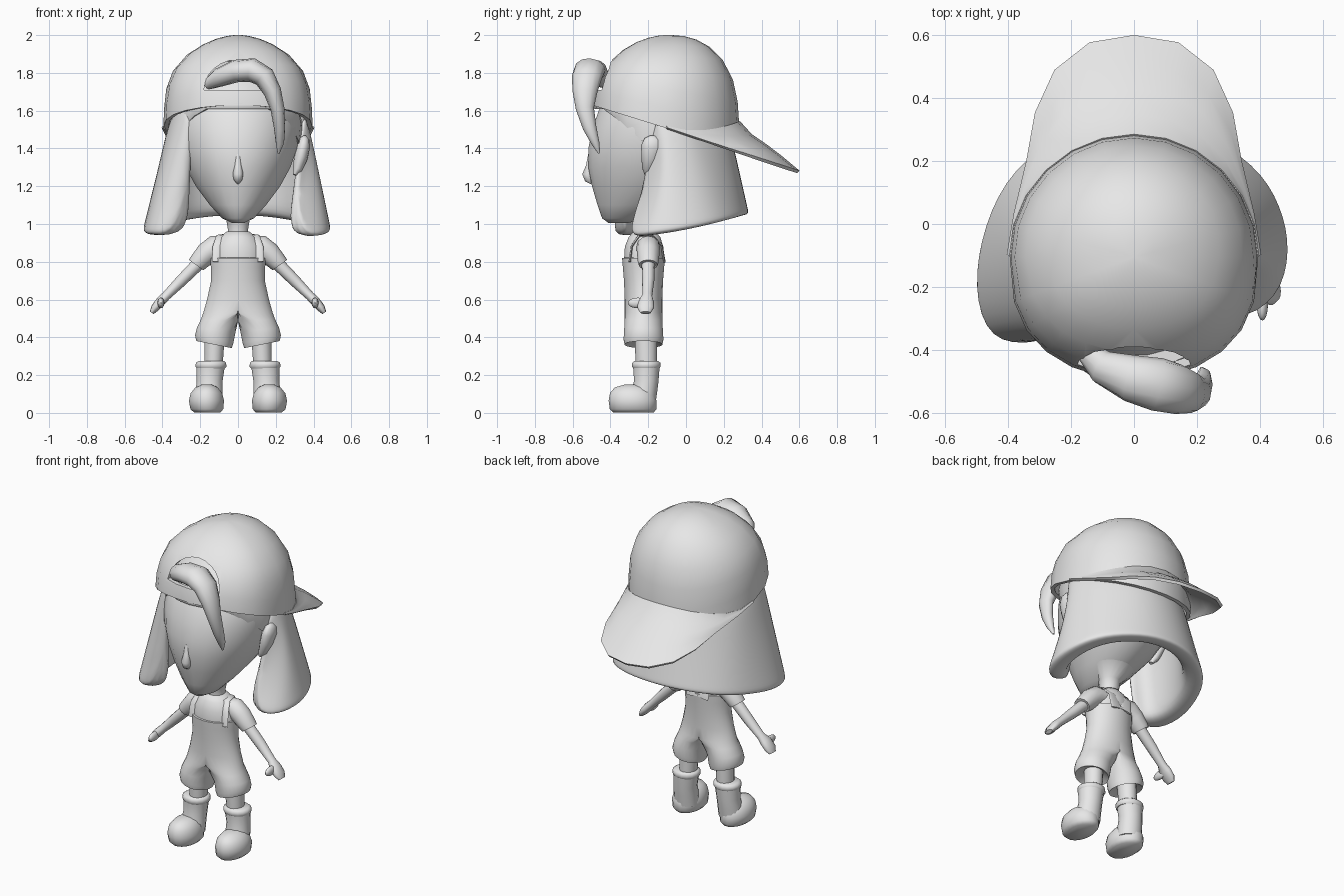
import bpy, bmesh, math
from mathutils import Vector

if "Cube" in bpy.data.objects:
    bpy.data.objects.remove(bpy.data.objects["Cube"])

gray = bpy.data.materials.new("light_gray")
gray.diffuse_color = (0.8, 0.8, 0.8, 1)
gray.use_nodes = True
gray.node_tree.nodes["Principled BSDF"].inputs["Base Color"].default_value = gray.diffuse_color


def finish(name, bm):
    bmesh.ops.remove_doubles(bm, verts=bm.verts, dist=1e-4)
    bmesh.ops.recalc_face_normals(bm, faces=bm.faces)
    me = bpy.data.meshes.new(name)
    bm.to_mesh(me)
    bm.free()
    me.materials.append(gray)
    ob = bpy.data.objects.new(name, me)
    bpy.context.collection.objects.link(ob)
    return ob


def skin(name, rings, closed=True):
    """Join rings of points with quads; close the end rings that have an area."""
    bm = bmesh.new()
    rows = [[bm.verts.new(p) for p in r] for r in rings]
    n = len(rows[0])
    for a, b in zip(rows, rows[1:]):
        for i in range(n if closed else n - 1):
            j = (i + 1) % n
            bm.faces.new((a[i], a[j], b[j], b[i]))
    if closed:
        for r in (rows[0], rows[-1]):
            if max((v.co - r[0].co).length for v in r) > 1e-3:
                bm.faces.new(r)
    return finish(name, bm)


def loft(name, specs, n=20, side=1, clamp=-9):
    """Stack of horizontal ellipses: cx, cy, z, rx, ry, optional tilt in x."""
    rings = []
    for cx, cy, z, rx, ry, *tilt in specs:
        k = tilt[0] if tilt else 0
        ring = []
        for i in range(n):
            a = math.tau * (i + .5) / n
            dx = rx * math.cos(a)
            ring.append((side * max(cx + dx, clamp), cy + ry * math.sin(a), z + k * dx))
        rings.append(ring)
    return skin(name, rings)


def tube(name, path, ref=(0, 1, 0), n=12):
    """Ellipses along a path: x, y, z, radius across, radius towards ref."""
    pts = [Vector(p[:3]) for p in path]
    rings = []
    for i, p in enumerate(path):
        t = (pts[min(i + 1, len(pts) - 1)] - pts[max(i - 1, 0)]).normalized()
        b = Vector(ref)
        b = (b - t * b.dot(t)).normalized()
        c = t.cross(b)
        rings.append([pts[i] + c * p[3] * math.cos(math.tau * k / n)
                      + b * p[4] * math.sin(math.tau * k / n) for k in range(n)])
    return skin(name, rings)


def ellipsoid(name, centre, radii):
    bm = bmesh.new()
    bmesh.ops.create_uvsphere(bm, u_segments=16, v_segments=10, radius=1)
    for v in bm.verts:
        v.co = Vector(centre) + Vector([v.co[i] * radii[i] for i in range(3)])
    return finish(name, bm)


def flip(path, s):
    return [(p[0] * s, *p[1:]) for p in path]


# head: z, front y, back y, half width
head = [(1.005, -.41, -.31, .03), (1.03, -.445, -.2, .085), (1.1, -.47, -.08, .15),
        (1.2, -.5, .08, .225), (1.3, -.52, .16, .28), (1.4, -.52, .19, .315),
        (1.5, -.5, .2, .33), (1.6, -.465, .2, .33), (1.75, -.38, .14, .27),
        (1.86, -.25, .03, .13)]
loft("head", [(0, (f + b) / 2, z, w, (b - f) / 2) for z, f, b, w in head], 24)
tube("nose", [(0, -.512, 1.37, .01, .006), (0, -.514, 1.31, .018, .015),
              (0, -.519, 1.265, .028, .03), (0, -.512, 1.235, .023, .024),
              (0, -.5, 1.215, .008, .006)])
for s in (1, -1):
    tube("ear", flip([(.3, -.205, 1.26, .01, .015), (.315, -.2, 1.29, .025, .033),
                      (.332, -.187, 1.35, .036, .05), (.345, -.178, 1.41, .037, .06),
                      (.352, -.175, 1.45, .026, .045), (.353, -.173, 1.468, .008, .015)], s))
loft("neck", [(0, -.22, .88, .06, .055), (0, -.22, .97, .054, .054),
              (0, -.22, 1.03, .064, .064), (0, -.2, 1.1, .13, .12)])

# hairline over the temples
scalp = []
for k, top in ((.9, 0), (1, 0), (1.03, .4), (.95, 1)):
    ring = []
    for i in range(24):
        a = math.tau * i / 24
        y = -.14 + .345 * math.sin(a)
        low = min(1.61, max(1.38, 1.6 - .85 * (y + .42)))
        ring.append((.333 * k * math.cos(a), -.14 + (y + .14) * k, low + (1.68 - low) * top))
    scalp.append(ring)
skin("scalp_hair", scalp)


# cap dome with a tilted rim and an inner lining, fuller at the back
def rim_z(y):
    return 1.63 - .31 * (y + .5)


def rim_y(a):
    s = math.sin(a)
    return -.105 + .39 * (s if s > 0 else -abs(s) ** .75)


def dome(phi, k, n=24):
    ring = []
    up = math.sin(math.radians(phi))
    c = max(0, math.cos(math.radians(phi)))
    flank = max(.4, 1.17 * up - .14)
    end = (1.1, max(.3, .3 + .8 * (up - .475)))
    for i in range(n):
        a = math.tau * i / n
        s = math.sin(a)
        y0 = rim_y(a)
        zr = rim_z(y0)
        p = flank + (end[s > 0] - flank) * abs(s)
        r = k * c ** p if phi < 90 else 0
        ring.append((.395 * r * math.cos(a), -.105 + (y0 + .105) * r,
                     zr + (2 - (1 - k) * .5 - zr) * up))
    return ring


steps = (0, 12, 25, 38, 52, 64, 74, 82, 87, 90)
cap = skin("cap", [dome(p, .94) for p in reversed(steps)] + [dome(p, 1) for p in steps])

# half-moon opening above the strap
arch = [(.18 * math.cos(math.pi * i / 12), 1.71 + .16 * math.sin(math.pi * i / 12))
        for i in range(13)]
cutter = skin("opening_cutter", [[(x, y, z) for x, z in arch] for y in (-.75, -.2)])
cutter.hide_render = True
cut = cap.modifiers.new("opening", 'BOOLEAN')
cut.operation = 'DIFFERENCE'
cut.solver = 'EXACT'
cut.object = cutter

# cap brim, arched across its width
edge = [(.397, -.1), (.375, .03), (.335, .2), (.31, .35), (.25, .485), (.14, .572), (0, .595)]
half = []
for i, (x, y) in enumerate(edge):
    a = math.pi / 2 * i / 6
    inner = Vector((.388 * math.cos(a), -.105 + .384 * math.sin(a), 0))
    inner.z = rim_z(inner.y) + .01 + .14 * math.sin(a) ** 2
    outer = Vector((x, y, rim_z(y) - .015 * math.sin(a)))
    column = []
    for t in (0, .2, .45, .7, 1):
        p = inner.lerp(outer, t)
        p.z -= .018 * math.sin(math.pi * min(1, t * 2)) * math.sin(a)
        column.append(p)
    half.append(column)
other = [[(-p.x, p.y, p.z) for p in c] for c in reversed(half[:-1])]
brim = skin("cap_brim", half + other, closed=False)
brim.modifiers.new("thickness", 'SOLIDIFY').thickness = .018
brim.modifiers["thickness"].offset = 0

# hair curtain: top angle under the cap, then bottom point
hair = [(230, -.31, -.37, .96), (215, -.46, -.37, .95), (200, -.51, -.2, .955),
        (180, -.475, 0, .99), (155, -.385, .18, 1.02), (120, -.2, .3, 1.05),
        (90, 0, .335, 1.06), (60, .2, .3, 1.05), (25, .385, .19, 1.02),
        (10, .465, .06, .99), (2, .495, -.08, .965), (-5, .46, -.24, .945),
        (-10, .31, -.32, .945)]
sections = []
for i, (ang, x, y, z) in enumerate(hair):
    a = math.radians(ang)
    top = Vector((.37 * math.cos(a), -.105 + .365 * math.sin(a), 0))
    top.z = rim_z(top.y) + .05
    low = Vector((x * 1.02, y * 1.03, z - .005))

    def at(t, k=1, up=0):
        p = top.lerp(low, t)
        if i >= len(hair) - 2:
            p.y += .06 * math.sin(math.pi * t)
        return (p.x * k, -.1 + (p.y + .1) * k, p.z + up)

    sections.append([at(0), at(.35), at(.7), at(.93), at(1), at(1, .9, -.008), at(1, .78),
                     at(1, .72, .05), at(.5, .84), at(0, .9)])
smooth = skin("hair", sections).modifiers.new("smooth", 'SUBSURF')
smooth.levels = smooth.render_levels = 2

# broad lock of hair through the opening
tube("hair_lock", [(-.16, -.4, 1.74, .03, .03), (-.1, -.455, 1.775, .05, .055),
                   (-.01, -.49, 1.81, .06, .075), (.075, -.51, 1.815, .064, .085),
                   (.14, -.525, 1.778, .058, .08), (.183, -.535, 1.7, .047, .066),
                   (.209, -.535, 1.61, .037, .048), (.22, -.51, 1.51, .03, .036),
                   (.222, -.48, 1.43, .022, .022), (.215, -.46, 1.375, .006, .006)])

# shirt
loft("shirt", [(0, -.225, .7, .13, .09), (0, -.225, .8, .14, .105), (0, -.222, .88, .132, .103),
               (0, -.22, .93, .1, .085), (0, -.22, .96, .06, .06)])

for s in (1, -1):
    # overalls: half of the body flowing into one leg
    loft("overalls", [(0, -.225, .822, .13, .1), (0, -.225, .82, .146, .114),
                      (0, -.225, .77, .145, .11), (0, -.225, .7, .143, .104),
                      (0, -.225, .6, .165, .1), (.02, -.225, .53, .165, .1),
                      (.085, -.225, .49, .112, .1, .05), (.115, -.225, .44, .103, .103, .1),
                      (.126, -.225, .39, .102, .106, .2), (.127, -.225, .362, .094, .1, .2),
                      (.128, -.22, .385, .055, .06, .1)], 28, s, 0)
    tube("strap", flip([(.116, -.298, .8, .006, .022), (.112, -.288, .88, .006, .022),
                        (.092, -.25, .937, .006, .024), (.075, -.18, .942, .006, .026),
                        (.05, -.13, .89, .006, .035), (.035, -.114, .8, .006, .04)], s),
         ref=(1, 0, 0))
    # arms
    tube("sleeve", flip([(.07, -.2, .885, .05, .06), (.12, -.2, .88, .062, .062),
                         (.165, -.2, .845, .06, .06), (.21, -.2, .797, .05, .055),
                         (.222, -.2, .783, .047, .05), (.215, -.2, .79, .03, .03)], s))
    tube("arm", flip([(.18, -.2, .82, .036, .036), (.3, -.2, .7, .031, .032),
                      (.38, -.205, .62, .024, .026), (.41, -.212, .59, .026, .042),
                      (.44, -.214, .555, .022, .044), (.457, -.214, .53, .012, .028)], s))
    ellipsoid("thumb", (s * .408, -.255, .582), (.018, .052, .028))
    # legs and boots
    loft("leg", flip([(.123, -.213, .42, .055, .06), (.13, -.21, .25, .05, .056)], s), 14)
    loft("boot_cuff", flip([(.143, -.21, .235, .076, .07), (.143, -.21, .245, .083, .077),
                            (.143, -.21, .265, .082, .076), (.141, -.21, .275, .068, .064)], s), 16)
    loft("boot_shaft", flip([(.145, -.21, .25, .077, .072), (.15, -.21, .17, .07, .066),
                             (.153, -.22, .12, .072, .07), (.156, -.23, .05, .075, .07)], s), 16)
    loft("boot_foot", flip([(.163, -.278, .002, .07, .108), (.165, -.28, .02, .088, .125),
                            (.167, -.283, .065, .094, .128), (.167, -.286, .105, .084, .118),
                            (.166, -.288, .135, .06, .09), (.165, -.285, .15, .025, .04)], s))

# apply modifiers, remove the cutter, shade
bpy.ops.object.select_all(action='SELECT')
bpy.context.view_layer.objects.active = cap
bpy.ops.object.convert(target='MESH')
bpy.data.objects.remove(cutter)
bpy.ops.object.select_all(action='SELECT')
bpy.ops.object.shade_smooth_by_angle(angle=math.radians(55))
